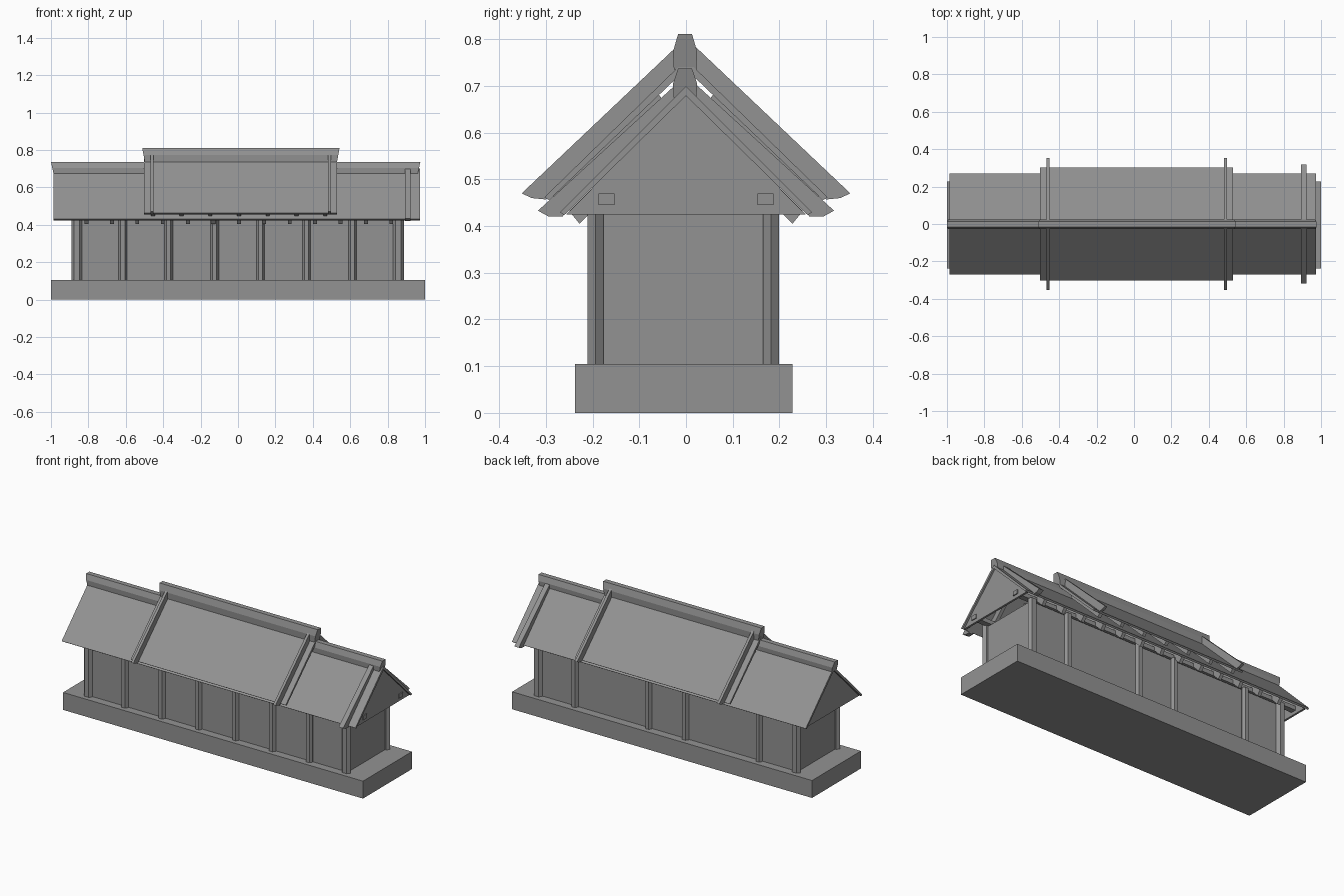
import bpy
import bmesh
from math import tau, cos, sin

old = bpy.data.objects.get("Cube")
if old:
    bpy.data.objects.remove(old, do_unlink=True)

grey = bpy.data.materials.new("plain grey")
grey.use_nodes = True
colour = (0.29, 0.29, 0.29, 1)
grey.diffuse_color = colour
grey.node_tree.nodes["Principled BSDF"].inputs["Base Color"].default_value = colour


def finish(name, bm):
    bmesh.ops.recalc_face_normals(bm, faces=bm.faces)
    mesh = bpy.data.meshes.new(name)
    bm.to_mesh(mesh)
    bm.free()
    mesh.materials.append(grey)
    obj = bpy.data.objects.new(name, mesh)
    bpy.context.collection.objects.link(obj)
    return obj


def loft(name, first, last):
    """Solid between two matching outlines."""
    bm = bmesh.new()
    a = [bm.verts.new(p) for p in first]
    b = [bm.verts.new(p) for p in last]
    bm.faces.new(a)
    bm.faces.new(b)
    for i in range(len(a)):
        j = (i + 1) % len(a)
        bm.faces.new((a[i], a[j], b[j], b[i]))
    return finish(name, bm)


def along_x(name, profile, x0, x1, side=1):
    """Extrude a (y, z) profile from x0 to x1; side -1 mirrors it in y."""
    return loft(name, [(x0, side * y, z) for y, z in profile],
                [(x1, side * y, z) for y, z in profile])


def box(name, x0, x1, y0, y1, z0, z1):
    return along_x(name, [(y0, z0), (y1, z0), (y1, z1), (y0, z1)], x0, x1)


def both_sides(name, profile, x, half):
    for label, side in (("back", 1), ("front", -1)):
        along_x(f"{label}_{name}", profile, x - half, x + half, side)


def roof(name, apex, eave_y, eave_z, thick, x0, x1):
    half = [(eave_y, eave_z), (eave_y - thick * 0.6, eave_z - thick * 0.4)]
    profile = [(0, apex), half[0], half[1], (0, apex - thick * 1.3)]
    profile += [(-y, z) for y, z in reversed(half)]
    along_x(name, profile, x0, x1)


def ridge(name, top, base, x0, x1):
    """Ridge cap whose ends lean outwards towards the top."""
    h = top - base
    half = [(0.015, top), (0.026, top - h * 0.5), (0.024, base)]
    profile = half + [(-y, z) for y, z in reversed(half)]

    def end(x, way):
        return [(x - way * 0.014 * (top - z) / h, y - 0.002, z) for y, z in profile]
    loft(name, end(x0, -1), end(x1, 1))


def column(name, x, y, rx):
    ring = [(x + rx * cos(tau * i / 6), y + 0.02 * sin(tau * i / 6)) for i in range(6)]
    loft(name, [(u, v, 0.1) for u, v in ring], [(u, v, 0.45) for u, v in ring])


# Platform and walls
box("platform", -1, 1, -0.238, 0.228, 0, 0.105)
box("walls", -0.87, 0.865, -0.19, 0.178, 0.1, 0.44)

# Columns: the back leaves out two bays
for i in range(8):
    x = -0.862 + i * 0.2457
    rx = 0.029 if i in (0, 7) else 0.022
    column(f"front_column_{i + 1}", x, -0.194, rx)
    if i not in (2, 5):
        column(f"back_column_{i + 1}", x, 0.182, rx)

# Main roof with gable ends
roof("lower_roof", 0.7, 0.27, 0.43, 0.016, -0.987, 0.972)
for name, x in (("left_gable", 0.95), ("right_gable", -0.975)):
    along_x(name, [(-0.256, 0.425), (0.256, 0.425), (0, 0.685)], x, x + 0.012)
ridge("lower_ridge", 0.737, 0.672, -1.0, 0.975)

# Raised middle roof
roof("upper_roof", 0.757, 0.303, 0.462, 0.016, -0.503, 0.53)
ridge("upper_ridge", 0.811, 0.735, -0.512, 0.543)

# Ribs lying down the slopes, with rounded lower ends
upper_rib = [(0.012, 0.792), (0.352, 0.47), (0.33, 0.46), (0.30, 0.457),
             (0.27, 0.485), (0.012, 0.738)]
for x in (-0.46, 0.488):
    both_sides("upper_rib", upper_rib, x, 0.008)
lower_rib = [(0.012, 0.712), (0.317, 0.433), (0.295, 0.421), (0.265, 0.42),
             (0.24, 0.45), (0.012, 0.68)]
both_sides("end_rib", lower_rib, 0.908, 0.015)

# Rafters under the eaves
lower_rafter = [(0.08, 0.605), (0.25, 0.432), (0.228, 0.405), (0.06, 0.575)]
for i in range(13):
    both_sides("lower_rafter", lower_rafter, -0.81 + i * 0.1358, 0.01)
upper_rafter = [(0.06, 0.684), (0.285, 0.464), (0.268, 0.446), (0.045, 0.664)]
for i in range(7):
    both_sides("upper_rafter", upper_rafter, -0.455 + i * 0.1535, 0.01)

# Purlins showing through the gables
for label, y in (("front", -0.17), ("back", 0.17)):
    box(f"{label}_purlin", -0.975, 0.968, y - 0.017, y + 0.017, 0.445, 0.47)
